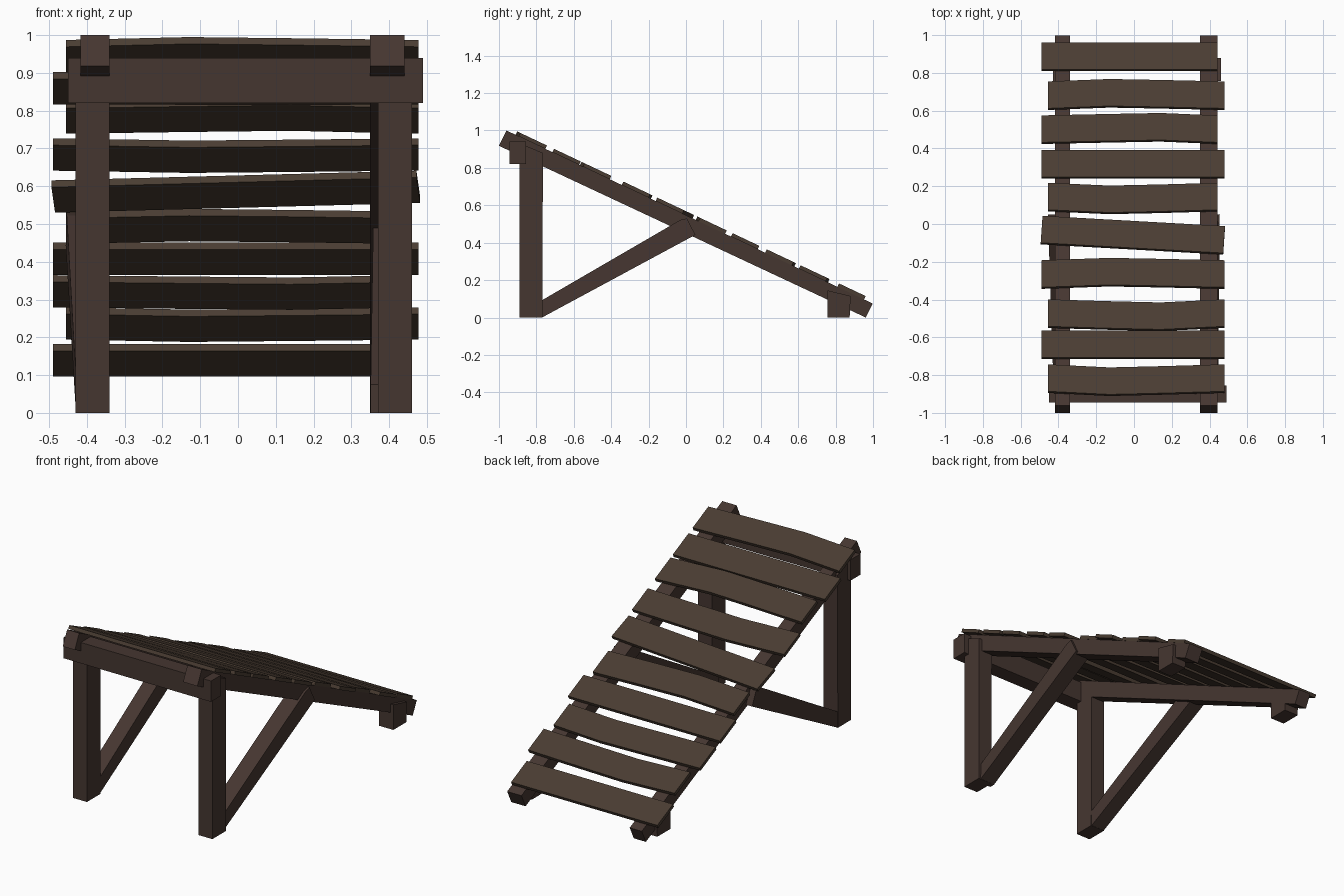
import bpy, bmesh, math
from mathutils import Vector

if "Cube" in bpy.data.objects:
    bpy.data.objects.remove(bpy.data.objects["Cube"])


def material(name, rgb):
    m = bpy.data.materials.new(name)
    m.diffuse_color = (*rgb, 1)
    m.use_nodes = True
    m.node_tree.nodes["Principled BSDF"].inputs["Base Color"].default_value = m.diffuse_color
    return m


FRAME = material("dark reddish wood", (0.060, 0.037, 0.030))
SLAT = material("dark brown wood", (0.068, 0.046, 0.032))


def loft(name, sections, mat):
    """Skin a row of matching closed sections and cap both ends."""
    bm = bmesh.new()
    rings = [[bm.verts.new(p) for p in s] for s in sections]
    n = len(rings[0])
    for a, b in zip(rings, rings[1:]):
        for i in range(n):
            j = (i + 1) % n
            bm.faces.new((a[i], a[j], b[j], b[i]))
    bm.faces.new(rings[0])
    bm.faces.new(rings[-1])
    bmesh.ops.recalc_face_normals(bm, faces=bm.faces[:])
    me = bpy.data.meshes.new(name)
    bm.to_mesh(me)
    bm.free()
    me.materials.append(mat)
    ob = bpy.data.objects.new(name, me)
    bpy.context.collection.objects.link(ob)
    return ob


def prism(name, profile, x0, x1, lean=0.0):
    """Extrude a (y, z) profile across x; lean shifts x from post to brace top."""
    def x(base, y):
        return base + lean * (y + 0.8) / 0.85
    loft(name, [[(x(b, y), y, z) for y, z in profile] for b in (x0, x1)], FRAME)


# Sloping side rails
RAIL = [(-0.96, 1.0), (0.998, 0.075), (0.961, 0.0), (-1.0, 0.918)]
prism("left_rail", RAIL, -0.417, -0.340)
prism("right_rail", RAIL, 0.350, 0.441)

# Tall posts, low feet and diagonal braces
POST = [(-0.89, 0.0), (-0.768, 0.0), (-0.765, 0.88), (-0.89, 0.932)]
FOOT = [(0.757, 0.0), (0.875, 0.0), (0.88, 0.115), (0.757, 0.145)]
BRACE = [(-0.80, 0.0), (-0.77, 0.0), (0.05, 0.442), (0.005, 0.53),
         (-0.03, 0.522), (-0.80, 0.075)]
for side, x0, x1 in (("left", -0.43, -0.34), ("right", 0.37, 0.46)):
    prism(side + "_post", POST, x0, x1)
    prism(side + "_foot", FOOT, x0, x1)
prism("left_brace", BRACE, -0.428, -0.342, -0.028)
prism("right_brace", BRACE, 0.351, 0.446, 0.008)

# Cross beam under the high end
BEAM = [(-0.945, 0.82), (-0.855, 0.82), (-0.855, 0.94), (-0.945, 0.94)]
prism("cross_beam", BEAM, -0.45, 0.49)

# Slats: centre y, left x, right x, bend along slope, side of bend peak, skew
SLATS = [
    (-0.823, -0.455, 0.478, -0.018, -1, 0),
    (-0.643, -0.490, 0.478, 0, 1, 0),
    (-0.479, -0.455, 0.478, -0.018, 1, 0),
    (-0.272, -0.490, 0.478, 0.014, -1, 0),
    (-0.064, -0.490, 0.478, 0, 1, -0.062),
    (0.138, -0.455, 0.442, -0.016, -1, 0),
    (0.312, -0.490, 0.478, 0, 1, 0),
    (0.495, -0.490, 0.442, 0.014, 1, 0),
    (0.675, -0.455, 0.478, 0.014, -1, 0),
    (0.881, -0.490, 0.442, 0, 1, 0),
]
slope = math.atan2(0.925, 1.958)
along = Vector((0, math.cos(slope), -math.sin(slope)))
up = Vector((0, math.sin(slope), math.cos(slope)))
HALF, THICK = 0.079, 0.020
for k, (yc, xl, xr, bend, peak, skew) in enumerate(SLATS):
    base = Vector((0, yc, 1.0 - math.tan(slope) * (yc + 0.96)))
    across = Vector((math.cos(skew), 0, 0)) + along * math.sin(skew)
    stations = [(xl, 0), (-0.13, 1 if peak < 0 else 0.6),
                (0.14, 1 if peak > 0 else 0.6), (xr, 0)]
    if not bend:
        stations = [stations[0], stations[-1]]
    sections = []
    for x, w in stations:
        # a skewed board turns as a whole, so its ends turn too
        end = along * math.cos(skew) - Vector((math.sin(skew), 0, 0))
        c = base + across * x + along * (bend * w)
        sections.append([c - end * HALF, c + end * HALF,
                         c + end * HALF + up * THICK,
                         c - end * HALF + up * THICK])
    loft(f"slat_{k + 1}", sections, SLAT)
